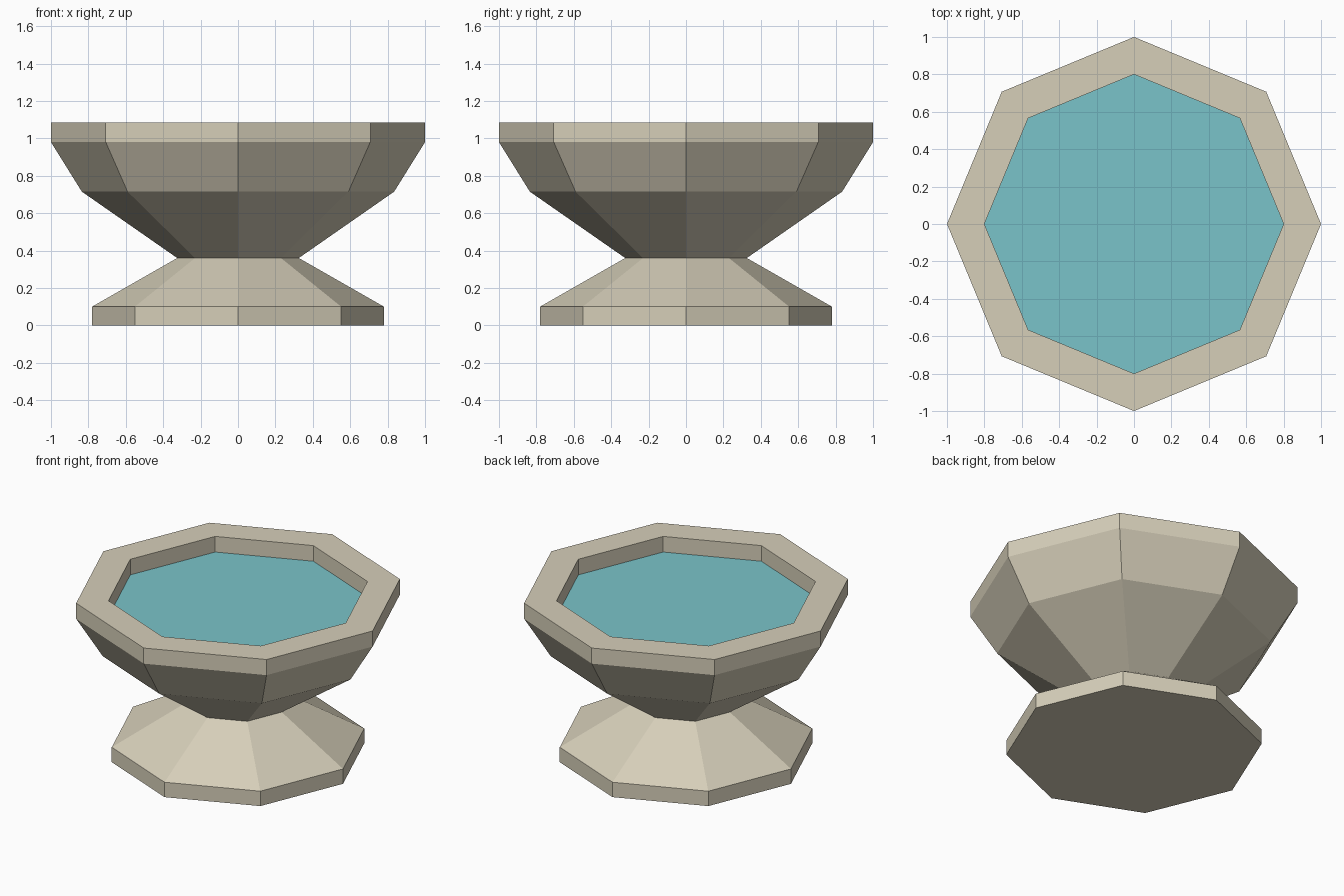
import bpy
import bmesh
from math import cos, sin, pi

SIDES = 8

cube = bpy.data.objects.get("Cube")
if cube:
    bpy.data.objects.remove(cube, do_unlink=True)


def material(name, color):
    mat = bpy.data.materials.new(name)
    mat.use_nodes = True
    mat.diffuse_color = color
    mat.node_tree.nodes["Principled BSDF"].inputs["Base Color"].default_value = color
    return mat


def lathe(name, profile, mat, cap_start=False, cap_end=False):
    """Spin (radius, height) pairs into a flat-faced octagonal solid."""
    bm = bmesh.new()
    rings = []
    for radius, z in profile:
        angles = [2 * pi * i / SIDES for i in range(SIDES)]
        rings.append([bm.verts.new((radius * cos(a), radius * sin(a), z)) for a in angles])
    for low, high in zip(rings, rings[1:]):
        for i in range(SIDES):
            j = (i + 1) % SIDES
            bm.faces.new((low[i], low[j], high[j], high[i]))
    if cap_start:
        bm.faces.new(rings[0][::-1])
    if cap_end:
        bm.faces.new(rings[-1])
    mesh = bpy.data.meshes.new(name)
    bm.to_mesh(mesh)
    bm.free()
    mesh.materials.append(mat)
    obj = bpy.data.objects.new(name, mesh)
    bpy.context.collection.objects.link(obj)
    return obj


stone = material("pale stone", (0.67, 0.62, 0.485, 1))
water_blue = material("water blue", (0.195, 0.553, 0.588, 1))

# Flared foot, closed underneath
lathe("foot", [(0.78, 0), (0.78, 0.10), (0.325, 0.36)], stone, cap_start=True)

# Bowl with an upright rim and a short inner wall
lathe("bowl", [(0.325, 0.36), (0.835, 0.715), (1, 0.98), (1, 1.085),
               (0.80, 1.085), (0.80, 0.98)], stone)

# Water surface filling the bowl
lathe("water", [(0.80, 0.98)], water_blue, cap_end=True)
